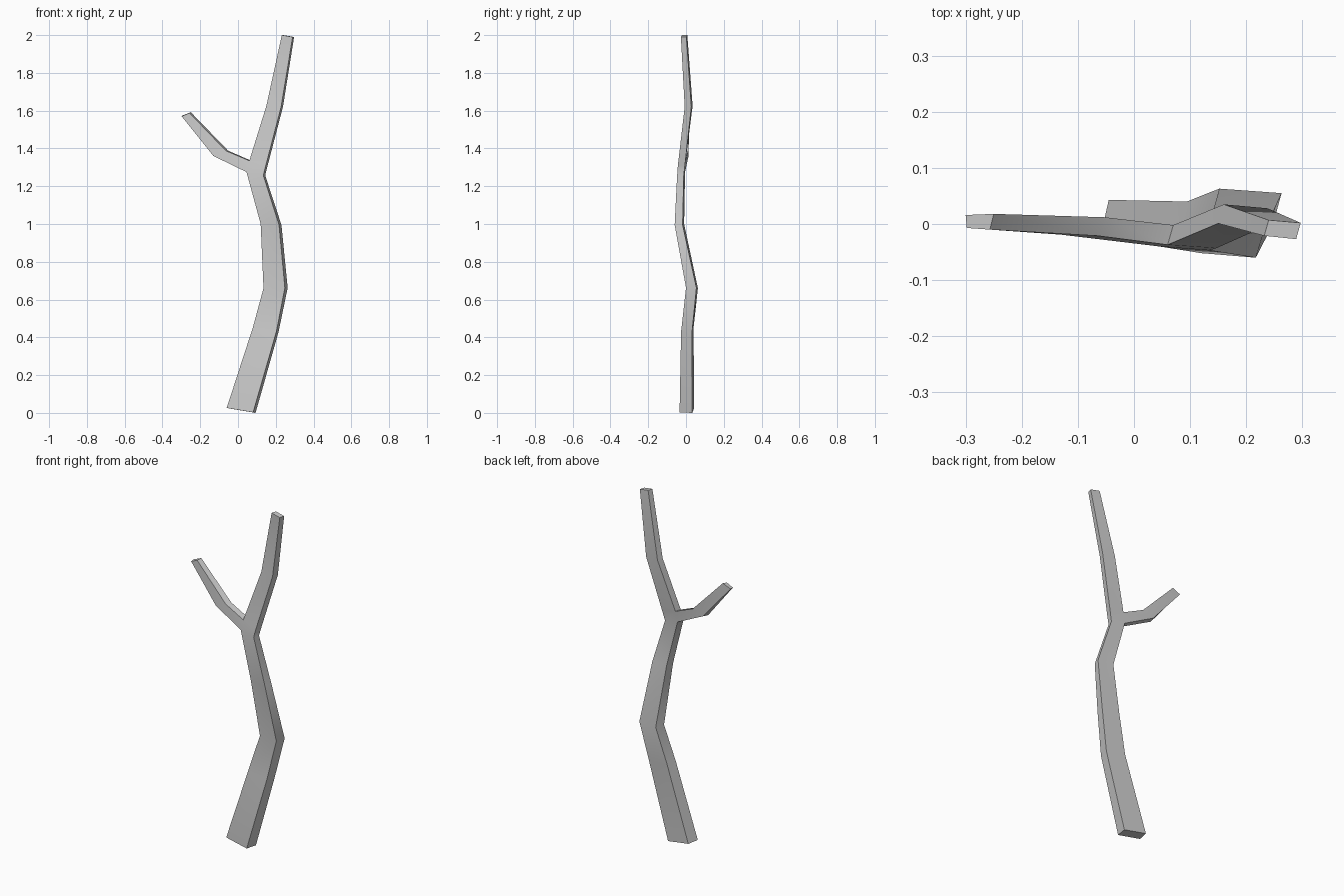
import bpy, bmesh, math

# Trunk cross-sections, each: front-left, front-right, back-right, back-left
trunk = [
    [(-0.06, -0.023, 0.026), (0.08, -0.034, 0.003), (0.093, 0.033, 0.0), (-0.045, 0.043, 0.024)],
    [(0.078, -0.018, 0.45), (0.203, -0.026, 0.43), (0.215, 0.032, 0.43), (0.094, 0.04, 0.45)],
    [(0.135, 0.01, 0.66), (0.248, 0.0, 0.662), (0.263, 0.055, 0.662), (0.152, 0.063, 0.66)],
    [(0.12, -0.052, 1.0), (0.217, -0.06, 0.995), (0.23, -0.018, 0.995), (0.132, -0.01, 1.0)],
    [(0.045, -0.04, 1.275), (0.134, -0.047, 1.257), (0.144, -0.012, 1.257), (0.058, -0.005, 1.275)],
    [(0.06, -0.037, 1.335), (0.147, -0.043, 1.31), (0.157, -0.006, 1.31), (0.07, -0.002, 1.335)],
    [(0.15, 0.001, 1.625), (0.228, -0.007, 1.62), (0.238, 0.028, 1.62), (0.16, 0.035, 1.625)],
    [(0.232, -0.021, 2.0), (0.289, -0.027, 1.99), (0.297, 0.002, 1.99), (0.24, 0.007, 2.0)],
]
# Side branch sections: low-front, high-front, high-back, low-back
branch = [
    [(-0.13, -0.019, 1.36), (-0.065, -0.021, 1.388), (-0.052, 0.012, 1.388), (-0.12, 0.014, 1.363)],
    [(-0.298, -0.007, 1.57), (-0.257, -0.01, 1.588), (-0.25, 0.018, 1.592), (-0.3, 0.016, 1.572)],
]
FORK = 4  # trunk segment whose left side opens into the side branch

bm = bmesh.new()


def make_rings(sections):
    return [[bm.verts.new(p) for p in s] for s in sections]


def bridge(a, b, skip=None):
    for i in range(4):
        if i != skip:
            j = (i + 1) % 4
            bm.faces.new((a[i], a[j], b[j], b[i]))


# Trunk
t = make_rings(trunk)
for k in range(len(t) - 1):
    bridge(t[k], t[k + 1], skip=3 if k == FORK else None)
bm.faces.new(t[0])
bm.faces.new(t[-1])

# Side branch grows from the opening
lo, hi = t[FORK], t[FORK + 1]
b = [[lo[0], hi[0], hi[3], lo[3]]] + make_rings(branch)
for k in range(len(b) - 1):
    bridge(b[k], b[k + 1])
bm.faces.new(b[-1])

bmesh.ops.recalc_face_normals(bm, faces=bm.faces)
mesh = bpy.data.meshes.new("forked_branch")
bm.to_mesh(mesh)
bm.free()
obj = bpy.data.objects.new("forked_branch", mesh)
bpy.context.collection.objects.link(obj)

# Smooth along the length, crisp at the square corners
bpy.context.view_layer.objects.active = obj
obj.select_set(True)
bpy.ops.object.shade_smooth_by_angle(angle=math.radians(60))
